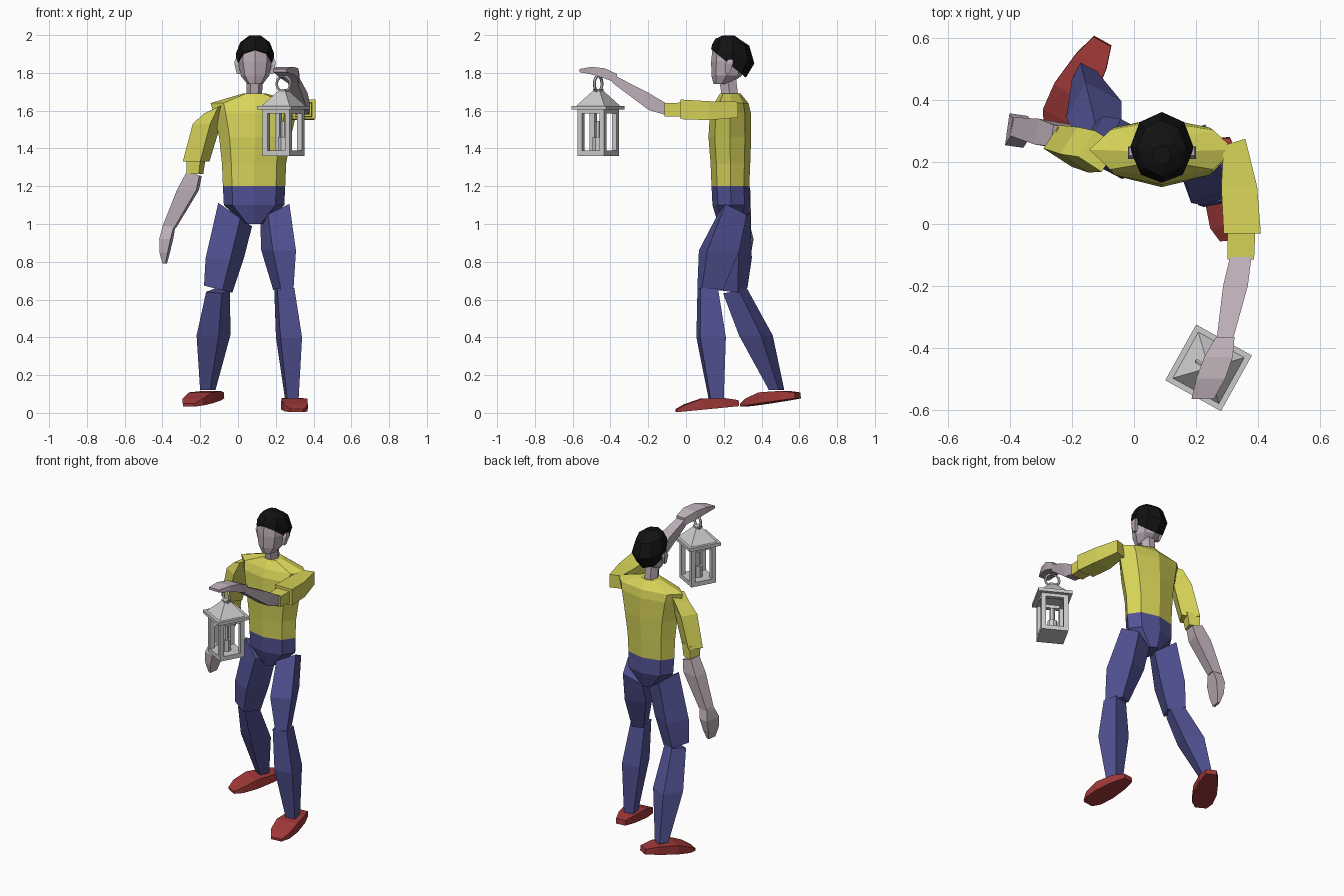
import bpy, bmesh
from math import sin, cos, pi, radians
from mathutils import Matrix, Vector


def material(name, rgb):
    m = bpy.data.materials.new(name)
    m.diffuse_color = (*rgb, 1)
    return m


YELLOW = material("shirt_yellow", (0.68, 0.66, 0.10))
BLUE = material("trouser_blue", (0.085, 0.085, 0.30))
SKIN = material("skin", (0.50, 0.42, 0.47))
BLACK = material("hair_black", (0.006, 0.006, 0.006))
RED = material("shoe_red", (0.35, 0.04, 0.04))


def finish(name, bm, mat=None, matrix=None):
    if matrix:
        bm.transform(matrix)
    bmesh.ops.recalc_face_normals(bm, faces=bm.faces)
    me = bpy.data.meshes.new(name)
    bm.to_mesh(me)
    bm.free()
    if mat:
        me.materials.append(mat)
    ob = bpy.data.objects.new(name, me)
    bpy.context.collection.objects.link(ob)
    return ob


def loft(name, mat, sections, sides=4, axis="z", yaw=0, matrix=None):
    """Skin rings (x, y, z, half_u, half_v[, slope_u, slope_v]) lying across the axis."""
    bm = bmesh.new()
    rings = []
    start = pi / 4 if sides == 4 else 0
    grow = 1 / cos(pi / 4) if sides == 4 else 1
    c, s = cos(radians(yaw)), sin(radians(yaw))
    for sec in sections:
        x, y, z, hu, hv = sec[:5]
        su, sv = sec[5:7] if len(sec) > 5 else (0, 0)
        ring = []
        for i in range(sides):
            a = start + 2 * pi * i / sides
            p, q = grow * hu * cos(a), grow * hv * sin(a)
            u, v = p * c - q * s, p * s + q * c
            w = su * u + sv * v
            ring.append(bm.verts.new((x + u, y + v, z + w) if axis == "z" else (x + u, y + w, z + v)))
        rings.append(ring)
    for a, b in zip(rings, rings[1:]):
        for i in range(sides):
            j = (i + 1) % sides
            bm.faces.new((a[i], a[j], b[j], b[i]))
    bm.faces.new(rings[0])
    bm.faces.new(rings[-1])
    return finish(name, bm, mat, matrix)


# Torso, pelvis and neck
loft("shirt_body", YELLOW, [
    (0.085, 0.235, 1.20, 0.165, 0.10), (0.085, 0.235, 1.32, 0.17, 0.105),
    (0.09, 0.232, 1.46, 0.19, 0.113), (0.09, 0.235, 1.59, 0.22, 0.108),
    (0.09, 0.24, 1.64, 0.235, 0.09), (0.088, 0.235, 1.69, 0.065, 0.055)], 8)
loft("pelvis", BLUE, [
    (0.085, 0.235, 1.20, 0.165, 0.10), (0.085, 0.24, 1.10, 0.16, 0.10),
    (0.085, 0.24, 1.00, 0.05, 0.07)], 8)
loft("neck", SKIN, [(0.085, 0.235, 1.66, 0.042, 0.05), (0.088, 0.22, 1.77, 0.042, 0.052)], 6)

# Head, ears and hair
loft("head", SKIN, [
    (0.09, 0.19, 1.742, 0.042, 0.045), (0.09, 0.215, 1.785, 0.075, 0.08),
    (0.09, 0.228, 1.86, 0.09, 0.095), (0.09, 0.23, 1.93, 0.085, 0.09)], 8)
for name, x in (("ear_right", -0.008), ("ear_left", 0.188)):
    loft(name, SKIN, [(x + (0.09 - x) * 0.1, 0.22, 1.795, 0.008, 0.01),
                      (x, 0.23, 1.85, 0.012, 0.02), (x, 0.235, 1.87, 0.008, 0.014)])
loft("hair", BLACK, [
    (0.09, 0.225, 1.85, 0.096, 0.092, 0, -0.82), (0.09, 0.25, 1.90, 0.102, 0.112, 0, -0.45),
    (0.09, 0.245, 1.962, 0.078, 0.09, 0, -0.2), (0.09, 0.225, 1.998, 0.03, 0.03)], 8)

# Leading leg
loft("left_thigh", BLUE, [
    (0.195, 0.245, 1.05, 0.06, 0.06, 0.6, -0.3), (0.215, 0.175, 0.86, 0.065, 0.09),
    (0.24, 0.128, 0.65, 0.035, 0.06)], yaw=20)
loft("left_shin", BLUE, [
    (0.245, 0.115, 0.66, 0.046, 0.047), (0.27, 0.133, 0.40, 0.058, 0.069),
    (0.285, 0.16, 0.07, 0.03, 0.035)], yaw=10)

# Trailing leg
loft("right_thigh", BLUE, [
    (-0.015, 0.25, 1.05, 0.066, 0.066, -0.7, 0), (-0.07, 0.247, 0.82, 0.075, 0.075),
    (-0.105, 0.25, 0.655, 0.055, 0.056, -0.25, 0)], yaw=-28)
loft("right_shin", BLUE, [
    (-0.105, 0.26, 0.645, 0.047, 0.047, 0, 0.2), (-0.13, 0.37, 0.41, 0.066, 0.066),
    (-0.16, 0.48, 0.12, 0.03, 0.03)], yaw=-28)

# Shoes share one profile, toe to heel
SHOE = [(0, -0.168, 0.008, 0.035, 0.008), (0, -0.12, 0.018, 0.062, 0.018), (0, -0.03, 0.029, 0.07, 0.029),
        (0, 0.09, 0.025, 0.055, 0.025), (0, 0.165, 0.016, 0.032, 0.016)]
for name, pos, yaw, pitch in (("left_shoe", (0.295, 0.115, 0.02), 6, 5.5),
                              ("right_shoe", (-0.18, 0.45, 0.055), -29, 7.5)):
    loft(name, RED, SHOE, axis="y", matrix=Matrix.Translation(pos)
         @ Matrix.Rotation(radians(yaw), 4, "Z") @ Matrix.Rotation(radians(pitch), 4, "X"))

# Hanging arm
loft("right_sleeve", YELLOW, [
    (-0.115, 0.235, 1.615, 0.045, 0.05, 0.45, 0), (-0.165, 0.24, 1.53, 0.055, 0.052),
    (-0.222, 0.252, 1.33, 0.055, 0.045)], yaw=-33)
loft("right_cuff", YELLOW, [(-0.222, 0.262, 1.35, 0.04, 0.04), (-0.228, 0.268, 1.265, 0.034, 0.035)], yaw=-20)
loft("right_forearm", SKIN, [
    (-0.232, 0.28, 1.265, 0.034, 0.035, -0.3, 0), (-0.265, 0.29, 1.18, 0.052, 0.042),
    (-0.365, 0.31, 0.98, 0.033, 0.03)], yaw=-10)
loft("right_hand", SKIN, [
    (-0.365, 0.308, 0.99, 0.03, 0.028), (-0.38, 0.302, 0.92, 0.03, 0.052),
    (-0.388, 0.298, 0.85, 0.022, 0.045), (-0.388, 0.295, 0.79, 0.008, 0.028)], yaw=-8)

# Raised arm
loft("left_sleeve", YELLOW, [
    (0.325, 0.265, 1.605, 0.035, 0.042, 0.3, 0), (0.34, 0.12, 1.60, 0.058, 0.05),
    (0.35, -0.03, 1.607, 0.06, 0.052)], axis="y")
loft("left_cuff", YELLOW, [(0.348, 0.0, 1.605, 0.045, 0.038), (0.345, -0.115, 1.605, 0.043, 0.035)], axis="y")
loft("left_forearm", SKIN, [
    (0.347, -0.095, 1.603, 0.034, 0.03), (0.328, -0.20, 1.65, 0.04, 0.045),
    (0.29, -0.39, 1.77, 0.025, 0.022)], axis="y")
loft("left_hand", SKIN, [
    (0.295, -0.365, 1.77, 0.03, 0.024), (0.273, -0.43, 1.797, 0.046, 0.027),
    (0.248, -0.50, 1.812, 0.047, 0.02), (0.222, -0.565, 1.812, 0.036, 0.008)], axis="y", yaw=0)

# Lantern, built about its own axis and then turned
LANTERN = Matrix.Translation((0.241, -0.465, 0)) @ Matrix.Rotation(radians(-29), 4, "Z")


def tower(name, x, y, hx, hy, heights):
    """Square column: heights is a list of (z, scale)."""
    loft(name, None, [(x, y, z, hx * k, hy * k) for z, k in heights], matrix=LANTERN)


R = 0.081
tower("lantern_base", 0, 0, R, R, [(1.36, 1), (1.388, 1)])
tower("lantern_eaves", 0, 0, 0.103, 0.103, [(1.605, 1), (1.626, 1)])
tower("lantern_roof", 0, 0, 0.085, 0.085, [(1.626, 1), (1.705, 0.24), (1.715, 0.24)])
P = 0.014
for i, (sx, sy) in enumerate(((1, 1), (-1, 1), (-1, -1), (1, -1))):
    tower(f"lantern_post_{i}", sx * (R - P), sy * (R - P), P, P, [(1.388, 1), (1.606, 1)])
for i, s in enumerate((-1, 1)):
    tower(f"lantern_top_rail_x{i}", 0, s * (R - P), R - 2 * P, P, [(1.585, 1), (1.606, 1)])
    tower(f"lantern_top_rail_y{i}", s * (R - P), 0, P, R - 2 * P, [(1.585, 1), (1.606, 1)])

# Burner and wick inside the lantern
loft("lantern_burner", None, [(0, 0, 1.385, 0.03, 0.03), (0, 0, 1.46, 0.03, 0.03)], 8, matrix=LANTERN)
loft("lantern_wick", None, [(0, 0, 1.46, 0.017, 0.017), (0, 0, 1.545, 0.017, 0.017)], 8, matrix=LANTERN)

# Carrying ring
bpy.ops.mesh.primitive_torus_add(major_segments=12, minor_segments=6, major_radius=0.042, minor_radius=0.008)
ring = bpy.context.object
ring.name = "lantern_ring"
ring.data.transform(LANTERN @ Matrix.Translation((0, 0, 1.742)) @ Matrix.Rotation(pi / 2, 4, "X"))
